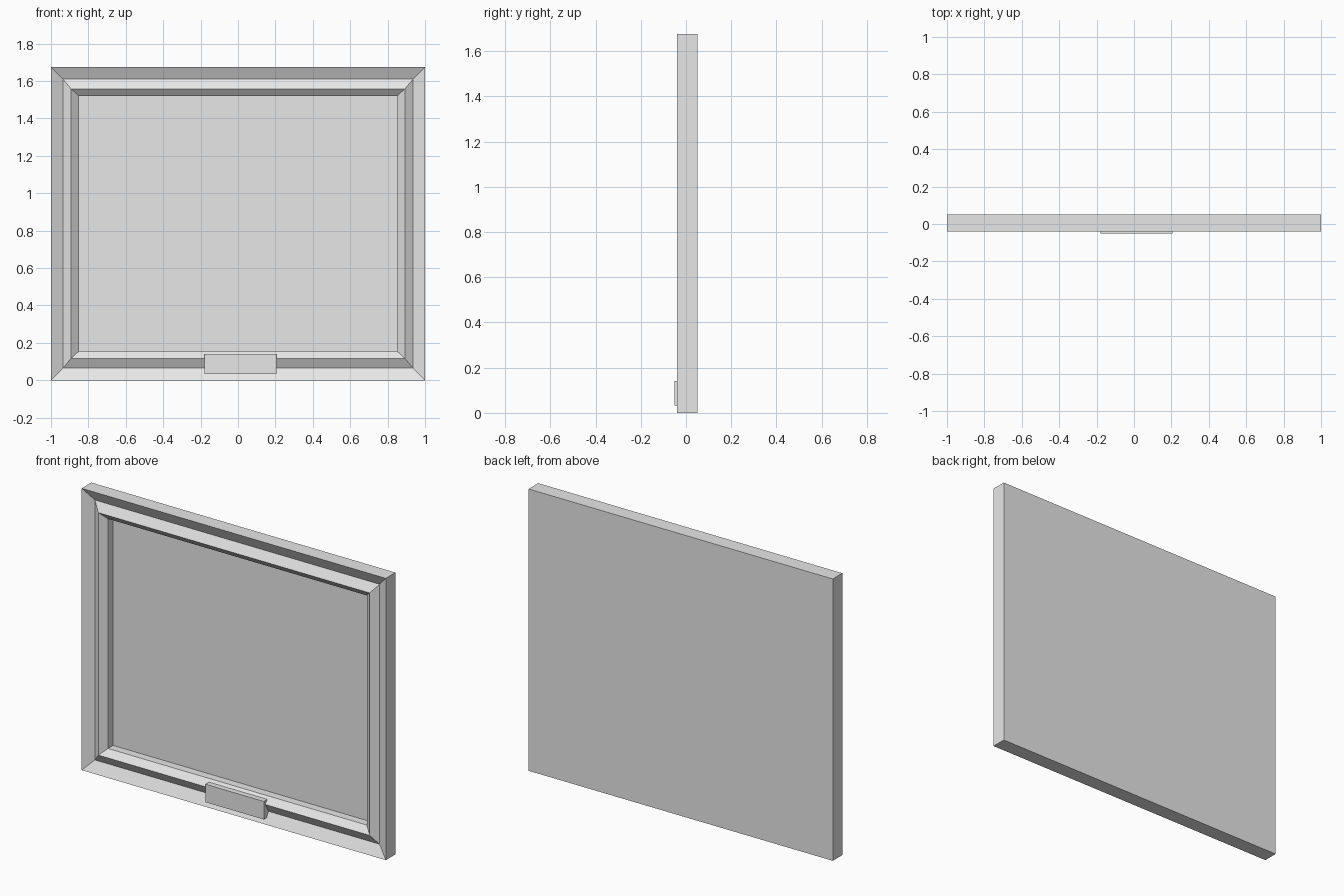
import bpy
import bmesh

WIDTH, HEIGHT = 2.0, 1.675
FRONT, BACK = -0.04, 0.05
PANEL_Y = 0.043

if "Cube" in bpy.data.objects:
    bpy.data.objects.remove(bpy.data.objects["Cube"], do_unlink=True)

grey = bpy.data.materials.new("plain_grey")
grey.use_nodes = True
colour = (0.8, 0.8, 0.8, 1)
grey.diffuse_color = colour
grey.node_tree.nodes["Principled BSDF"].inputs["Base Color"].default_value = colour


def finish(bm, name):
    bmesh.ops.recalc_face_normals(bm, faces=bm.faces[:])
    mesh = bpy.data.meshes.new(name)
    bm.to_mesh(mesh)
    bm.free()
    mesh.materials.append(grey)
    obj = bpy.data.objects.new(name, mesh)
    bpy.context.collection.objects.link(obj)
    return obj


def box(name, low, high):
    bm = bmesh.new()
    bmesh.ops.create_cube(bm, size=1)
    for v in bm.verts:
        v.co = [(a + b) / 2 + c * (b - a) for a, b, c in zip(low, high, v.co)]
    return finish(bm, name)


def mitred_frame(name, profile):
    """Sweep a closed profile of (side inset, top inset, y) around a rectangle."""
    bm = bmesh.new()
    rings = []
    for dx, dz, y in profile:
        x = WIDTH / 2 - dx
        corners = [(-x, dz), (x, dz), (x, HEIGHT - dz), (-x, HEIGHT - dz)]
        rings.append([bm.verts.new((cx, y, cz)) for cx, cz in corners])
    for i, ring in enumerate(rings):
        following = rings[(i + 1) % len(rings)]
        for k in range(4):
            n = (k + 1) % 4
            bm.faces.new((ring[k], ring[n], following[n], following[k]))
    return finish(bm, name)


# Moulding: outer slope into a groove, up to a ridge, down to the inner lip
INNER = (0.149, 0.155)
mitred_frame("frame_moulding", [
    (0, 0, BACK),
    (0, 0, FRONT),
    (0.064, 0.065, -0.007),
    (0.108, 0.117, -0.037),
    (*INNER, -0.005),
    (*INNER, BACK),
])

# Flat picture panel closing the opening and the back
half = WIDTH / 2 - INNER[0]
box("picture_panel", (-half, PANEL_Y, INNER[1]), (half, BACK, HEIGHT - INNER[1]))

# Blank plaque set into the bottom rail
box("plaque", (-0.178, -0.05, 0.033), (0.205, 0.0, 0.14))
